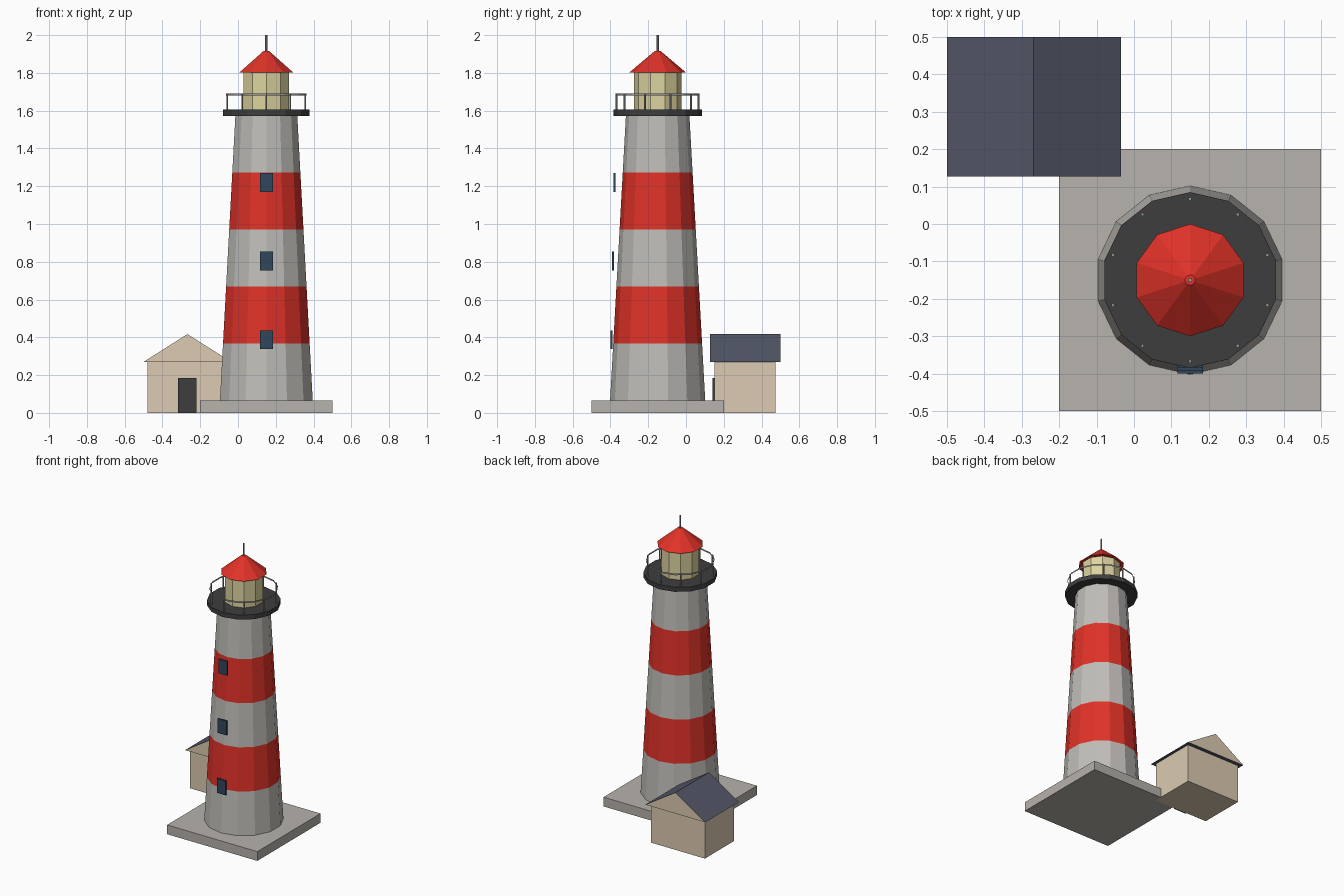
import bpy
import bmesh
from math import cos, sin, pi, tau

cube = bpy.data.objects.get("Cube")
if cube:
    bpy.data.objects.remove(cube)


def material(name, r, g, b):
    m = bpy.data.materials.new(name)
    m.use_nodes = True
    m.diffuse_color = (r, g, b, 1)
    m.node_tree.nodes["Principled BSDF"].inputs["Base Color"].default_value = (r, g, b, 1)
    return m


red = material("red paint", 0.745, 0.032, 0.021)
white = material("weathered white", 0.533, 0.515, 0.485)
stone = material("stone", 0.474, 0.445, 0.413)
beige = material("beige plaster", 0.716, 0.597, 0.445)
glow = material("lantern yellow", 0.73, 0.658, 0.352)
dark = material("charcoal", 0.048, 0.048, 0.048)
slate = material("slate", 0.089, 0.098, 0.138)
glass = material("window blue", 0.03, 0.061, 0.107)
metal = material("rail metal", 0.305, 0.305, 0.305)

CX, CY = 0.15, -0.15    # tower axis


def finish(name, bm, *mats):
    bmesh.ops.recalc_face_normals(bm, faces=bm.faces)
    mesh = bpy.data.meshes.new(name)
    bm.to_mesh(mesh)
    bm.free()
    for m in mats:
        mesh.materials.append(m)
    obj = bpy.data.objects.new(name, mesh)
    bpy.context.collection.objects.link(obj)
    return obj


def box(name, x, y, z, mat):
    """Box from (low, high) ranges."""
    bm = bmesh.new()
    bmesh.ops.create_cube(bm, size=1)
    for v in bm.verts:
        v.co = [r[0] if c < 0 else r[1] for c, r in zip(v.co, (x, y, z))]
    return finish(name, bm, mat)


def lathe(name, profile, sides, *mats, caps=True, centre=(CX, CY)):
    """Faceted solid from (radius, height) rings; bands alternate materials."""
    bm = bmesh.new()
    rings = []
    for r, z in profile:
        angles = [pi / 2 + tau * i / sides for i in range(sides)]
        rings.append([bm.verts.new((centre[0] + r * cos(a), centre[1] + r * sin(a), z))
                      for a in angles])
    for band, (low, high) in enumerate(zip(rings, rings[1:])):
        for i in range(sides):
            j = (i + 1) % sides
            face = bm.faces.new((low[i], low[j], high[j], high[i]))
            face.material_index = band % len(mats)
    if caps:
        bm.faces.new(rings[0])
        bm.faces.new(rings[-1])
    return finish(name, bm, *mats)


# Foundation and striped tower
box("foundation", (-0.2, 0.5), (-0.5, 0.2), (0, 0.065), stone)
BANDS = 5
lathe("tower", [(0.252 - 0.084 * i / BANDS, 0.065 + 1.51 * i / BANDS)
                for i in range(BANDS + 1)], 14, white, red)

# Tower windows
for i, (z, y) in enumerate([(0.387, -0.4), (0.804, -0.392), (1.22, -0.384)]):
    box(f"tower_window_{i + 1}", (CX - 0.034, CX + 0.034), (y, y + 0.011),
        (z - 0.05, z + 0.05), glass)

# Gallery, lantern room, roof and spire
lathe("gallery_floor", [(0.235, 1.573), (0.235, 1.605)], 14, dark)
lathe("lantern_room", [(0.126, 1.605), (0.126, 1.802)], 10, glow)
lathe("lantern_roof", [(0.15, 1.802), (0.014, 1.917)], 10, red)
lathe("spire", [(0.006, 1.91), (0.006, 2.0)], 8, metal)

# Gallery railing
POSTS = 10
for i in range(POSTS):
    a = pi / 2 + tau * i / POSTS
    spot = (CX + 0.217 * cos(a), CY + 0.217 * sin(a))
    lathe(f"railing_post_{i + 1}", [(0.005, 1.605), (0.005, 1.69)], 6, metal, centre=spot)
lathe("railing_band", [(0.218, 1.681), (0.218, 1.692)], 14, metal, caps=False)

# Keeper's cottage
box("cottage_walls", (-0.478, -0.058), (0.15, 0.473), (0, 0.272), beige)
box("cottage_door", (-0.318, -0.22), (0.141, 0.15), (0, 0.185), dark)

# Cottage roof: plaster gables, slate slopes and underside
bm = bmesh.new()
front, back = [[bm.verts.new((x, y, z)) for x, z in
                ((-0.5, 0.27), (-0.035, 0.27), (-0.268, 0.417))] for y in (0.127, 0.5)]
bm.faces.new(front)
bm.faces.new(back)
for i in range(3):
    j = (i + 1) % 3
    bm.faces.new((front[i], front[j], back[j], back[i]))
bm.normal_update()
for f in bm.faces:
    f.material_index = 1 if abs(f.normal.y) > 0.9 else 0
finish("cottage_roof", bm, slate, beige)
